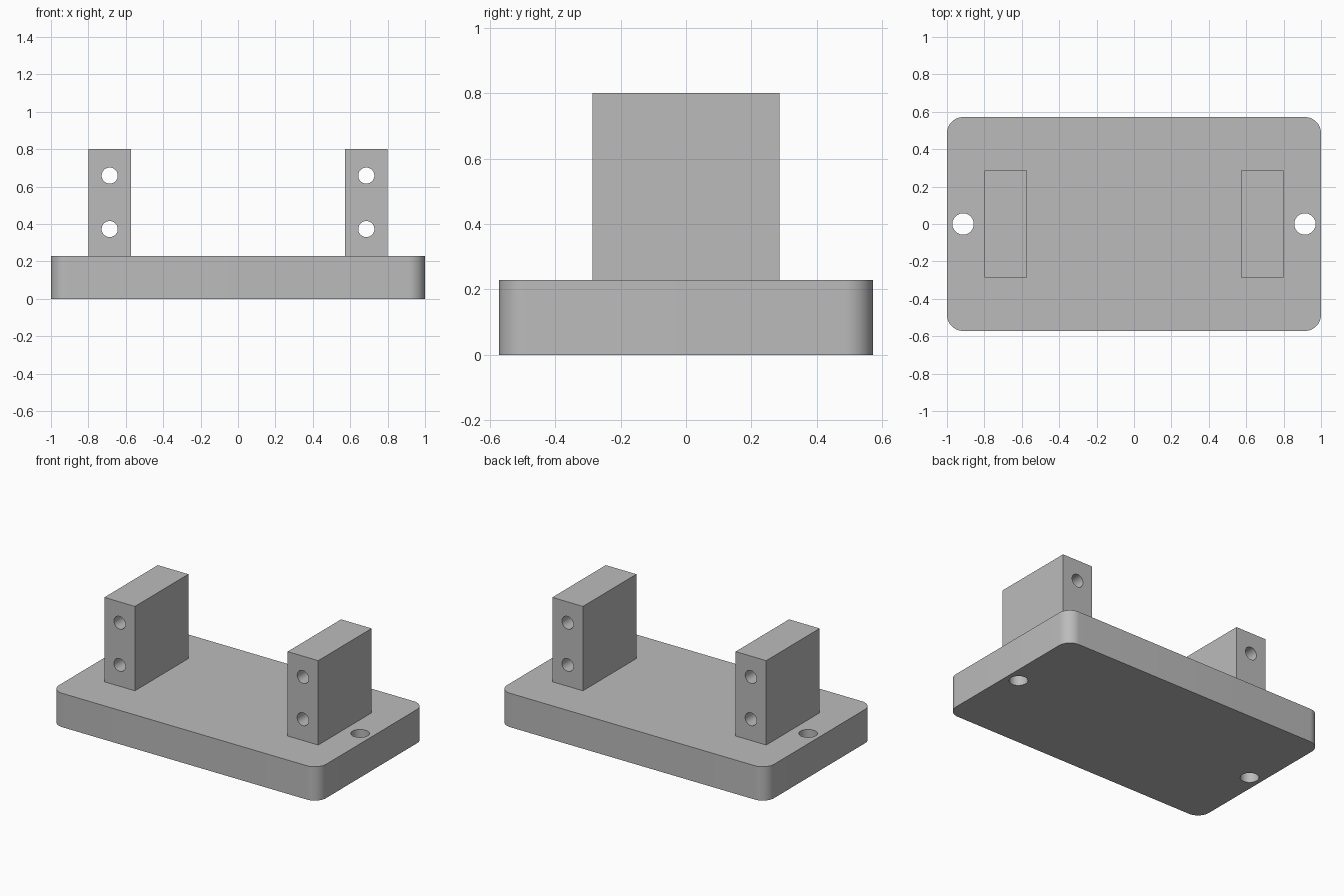
import bpy
import bmesh
from math import radians
from mathutils import Matrix, Vector

# Remove the default cube
if "Cube" in bpy.data.objects:
    bpy.data.objects.remove(bpy.data.objects["Cube"], do_unlink=True)

BASE_TOP = 0.229
POST_TOP = 0.8
POST_X = 0.686

grey = bpy.data.materials.new("plain grey")
grey.use_nodes = True
grey.diffuse_color = (0.5, 0.5, 0.5, 1)
grey.node_tree.nodes["Principled BSDF"].inputs["Base Color"].default_value = (0.5, 0.5, 0.5, 1)


def add_object(name, bm):
    mesh = bpy.data.meshes.new(name)
    bm.to_mesh(mesh)
    bm.free()
    mesh.materials.append(grey)
    obj = bpy.data.objects.new(name, mesh)
    bpy.context.collection.objects.link(obj)
    return obj


def block(name, size, centre, corner_radius=0):
    """Box with optionally rounded vertical edges."""
    bm = bmesh.new()
    bmesh.ops.create_cube(bm, size=1, matrix=Matrix.Translation(centre) @ Matrix.Diagonal((*size, 1)))
    if corner_radius:
        upright = [e for e in bm.edges
                   if abs(e.verts[0].co.z - e.verts[1].co.z) > size[2] / 2]
        bmesh.ops.bevel(bm, geom=upright, offset=corner_radius, offset_type='OFFSET',
                        segments=12, profile=0.5, affect='EDGES')
    return add_object(name, bm)


def drill(obj, centres, radius, length, axis):
    """Cut round through holes along the given axis."""
    turn = Vector((0, 0, 1)).rotation_difference(Vector(axis)).to_matrix().to_4x4()
    bm = bmesh.new()
    for centre in centres:
        bmesh.ops.create_cone(bm, cap_ends=True, segments=48, radius1=radius, radius2=radius,
                              depth=length, matrix=Matrix.Translation(centre) @ turn)
    cutter = add_object("hole_cutter", bm)
    cutter.hide_render = True
    mod = obj.modifiers.new("holes", 'BOOLEAN')
    mod.operation = 'DIFFERENCE'
    mod.solver = 'EXACT'
    mod.object = cutter
    bpy.context.view_layer.objects.active = obj
    bpy.ops.object.modifier_apply(modifier=mod.name)
    bpy.data.objects.remove(cutter, do_unlink=True)


# Base plate with rounded corners and a mounting hole at each end
base = block("base_plate", (2, 1.143, BASE_TOP), (0, 0, BASE_TOP / 2), 0.086)
drill(base, [(s * 0.914, 0, BASE_TOP / 2) for s in (-1, 1)], 0.057, 1, (0, 0, 1))
parts = [base]

# Two upright posts, each with a pair of holes running front to back
for side, s in (("left", 1), ("right", -1)):
    height = POST_TOP - BASE_TOP
    post = block(side + "_post", (0.229, 0.571, height), (s * POST_X, 0, BASE_TOP + height / 2))
    drill(post, [(s * POST_X, 0, z) for z in (0.373, 0.659)], 0.043, 2, (0, 1, 0))
    parts.append(post)

# Smooth the round walls, keep the edges sharp
bpy.ops.object.select_all(action='DESELECT')
for part in parts:
    part.select_set(True)
bpy.context.view_layer.objects.active = base
bpy.ops.object.shade_smooth_by_angle(angle=radians(30))
